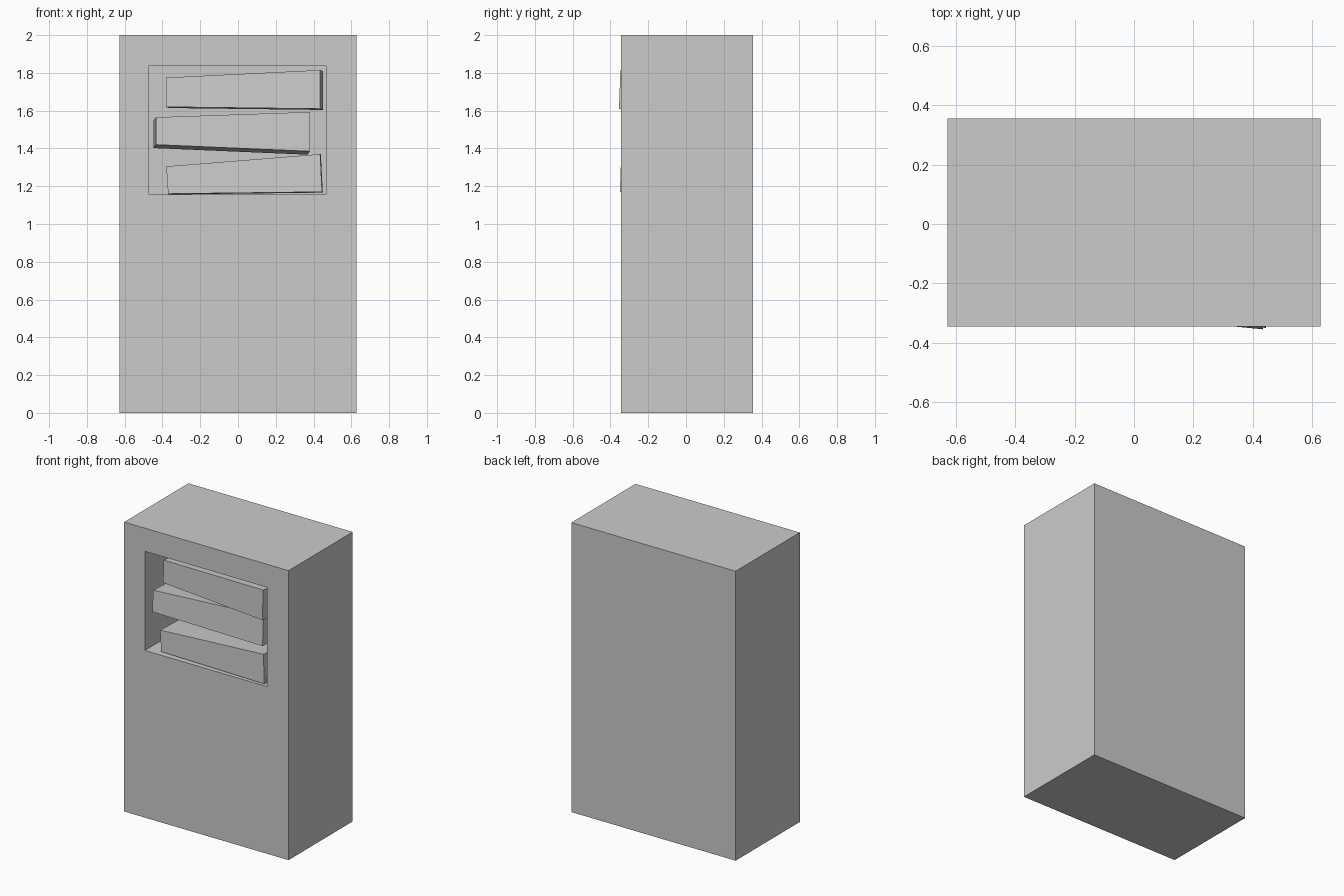
import bpy
import bmesh
from mathutils import Vector

if "Cube" in bpy.data.objects:
    bpy.data.objects.remove(bpy.data.objects["Cube"], do_unlink=True)

# Single plain grey material
grey = bpy.data.materials.new("plain grey")
grey.use_nodes = True
colour = (0.6, 0.6, 0.6, 1)
grey.diffuse_color = colour
grey.node_tree.nodes["Principled BSDF"].inputs["Base Color"].default_value = colour


def finish(name, bm):
    bmesh.ops.recalc_face_normals(bm, faces=bm.faces[:])
    mesh = bpy.data.meshes.new(name)
    bm.to_mesh(mesh)
    bm.free()
    mesh.materials.append(grey)
    obj = bpy.data.objects.new(name, mesh)
    bpy.context.collection.objects.link(obj)
    return obj


def extrude(bm, face, offset):
    result = bmesh.ops.extrude_face_region(bm, geom=[face])
    verts = [v for v in result["geom"] if isinstance(v, bmesh.types.BMVert)]
    bmesh.ops.translate(bm, verts=verts, vec=offset)


# Cabinet: a block with a recess sunk into the upper front
WIDTH, DEPTH, HEIGHT = 1.256, 0.70, 2.0
FRONT = -0.345
bm = bmesh.new()
bmesh.ops.create_cube(bm, size=1)
for v in bm.verts:
    v.co = Vector((v.co.x * WIDTH,
                   FRONT + (v.co.y + 0.5) * DEPTH,
                   (v.co.z + 0.5) * HEIGHT))
bm.normal_update()
front = min(bm.faces, key=lambda f: f.calc_center_median().y)
bmesh.ops.inset_individual(bm, faces=[front], thickness=0.1)
for v in front.verts:
    v.co.x = 0.465 if v.co.x > 0 else -0.47
    v.co.z = 1.84 if v.co.z > 1 else 1.155
extrude(bm, front, Vector((0, 0.35, 0)))
bmesh.ops.delete(bm, geom=[front], context="FACES_ONLY")
finish("cabinet", bm)


# Slats: front outline (x, setback, z), extruded back along a tilted axis
def slat(name, corners, back):
    bm = bmesh.new()
    face = bm.faces.new([bm.verts.new((x, FRONT + y, z)) for x, y, z in corners])
    extrude(bm, face, Vector(back))
    finish(name, bm)


slat("upper_slat",
     [(-0.38, 0.07, 1.62), (0.435, -0.01, 1.61),
      (0.435, -0.002, 1.815), (-0.38, 0.075, 1.775)],
     (0.014, 0.2, -0.006))
slat("middle_slat",
     [(-0.435, 0.03, 1.42), (0.38, 0.07, 1.385),
      (0.38, 0.08, 1.593), (-0.435, 0.04, 1.565)],
     (-0.012, 0.23, -0.018))
slat("lower_slat",
     [(-0.37, 0.035, 1.16), (0.445, -0.005, 1.17),
      (0.435, 0.002, 1.37), (-0.38, 0.038, 1.305)],
     (0.004, 0.22, -0.004))
